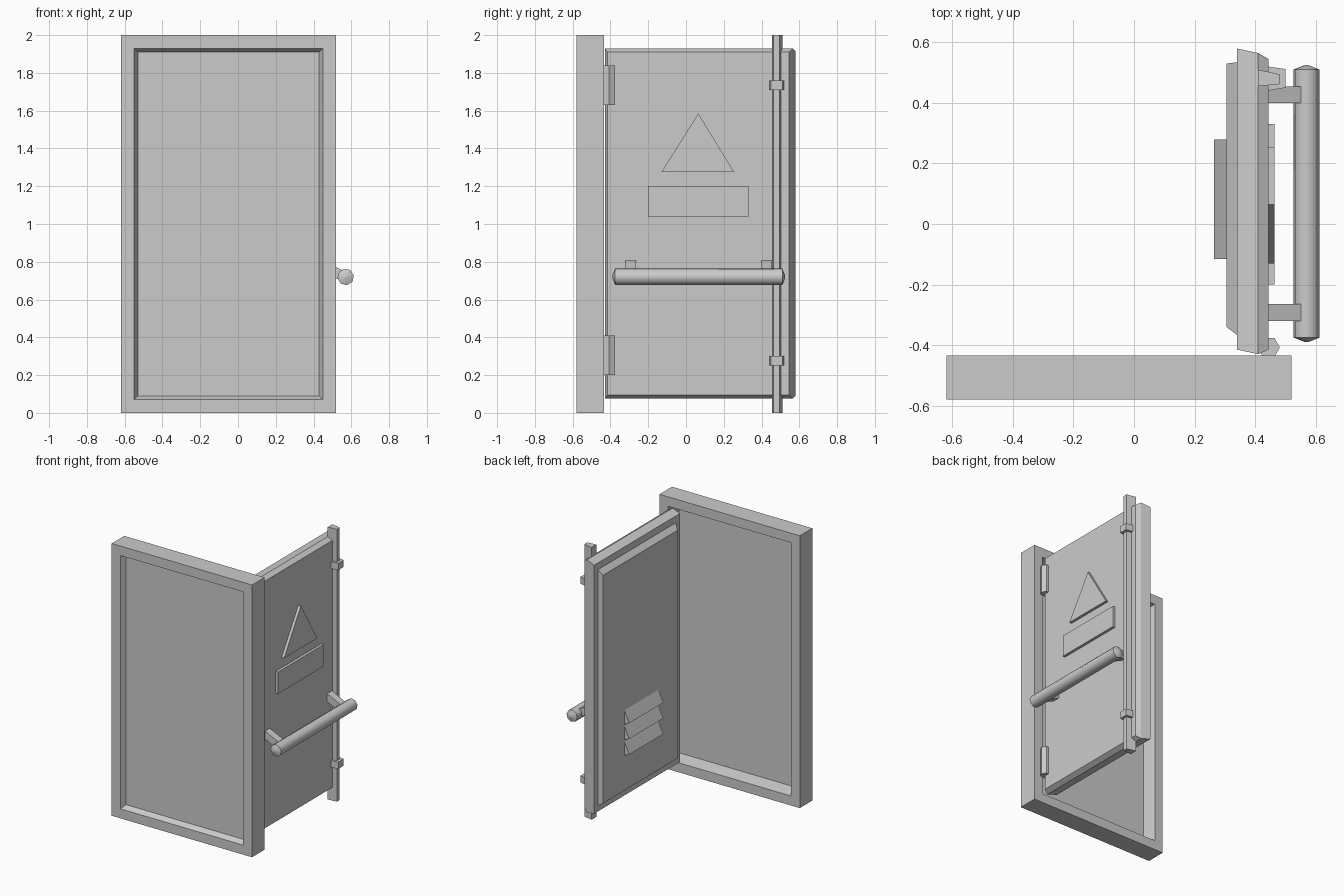
import bpy, math
from mathutils import Vector

if "Cube" in bpy.data.objects:
    bpy.data.objects.remove(bpy.data.objects["Cube"])


def mesh(name, verts, faces, smooth=False):
    me = bpy.data.meshes.new(name)
    me.from_pydata(verts, [], faces)
    ob = bpy.data.objects.new(name, me)
    bpy.context.collection.objects.link(ob)
    bpy.context.view_layer.objects.active = ob
    for o in bpy.context.selected_objects:
        o.select_set(False)
    ob.select_set(True)
    bpy.ops.object.mode_set(mode='EDIT')
    bpy.ops.mesh.select_all(action='SELECT')
    bpy.ops.mesh.normals_make_consistent(inside=False)
    bpy.ops.object.mode_set(mode='OBJECT')
    if smooth:
        bpy.ops.object.shade_smooth_by_angle(angle=math.radians(50))
    return ob


def loft(name, rings, smooth=False):
    """Skin a list of equal-length point rings and cap both ends."""
    n = len(rings[0])
    verts = [p for r in rings for p in r]
    faces = [(k*n + i, k*n + (i+1) % n, (k+1)*n + (i+1) % n, (k+1)*n + i)
             for k in range(len(rings) - 1) for i in range(n)]
    faces += [tuple(range(n)), tuple(range((len(rings)-1)*n, len(rings)*n))]
    return mesh(name, verts, faces, smooth)


def prism(name, pts, axis, a, b, smooth=False):
    """Extrude a 2D profile along an axis between a and b."""
    def place(p, t):
        q = list(p)
        q.insert('xyz'.index(axis), t)
        return tuple(q)
    return loft(name, [[place(p, t) for p in pts] for t in (a, b)], smooth)


def rect_y(y, m):
    x0, x1, z0, z1 = -0.62 + m, 0.52 - m, m, 2 - m
    return [(x0, y, z0), (x1, y, z0), (x1, y, z1), (x0, y, z1)]


def rect_x(x, y0, y1, z0, z1):
    return [(x, y0, z0), (x, y1, z0), (x, y1, z1), (x, y0, z1)]


# Door frame with recessed wall panel
loft("door_frame", [rect_y(-0.54, 0.09), rect_y(-0.58, 0.07), rect_y(-0.58, 0),
                    rect_y(-0.435, 0), rect_y(-0.435, 0.07), rect_y(-0.53, 0.09)])

# Open door leaf with bevelled rim
loft("door_leaf", [rect_x(0.34, -0.415, 0.58, 0.09, 1.915),
                   rect_x(0.41, -0.43, 0.565, 0.075, 1.93),
                   rect_x(0.445, -0.415, 0.545, 0.095, 1.91)])

# Raised inner panel
loft("inner_panel", [rect_x(0.345, -0.37, 0.535, 0.13, 1.87),
                     rect_x(0.305, -0.34, 0.53, 0.155, 1.83)])

# Vent louvres on the inner side
for i in range(3):
    z = 0.41 + 0.115 * i
    prism(f"louvre_{i+1}", [(0.31, z), (0.265, z + 0.02), (0.31, z + 0.115)],
          'y', -0.115, 0.28)

# Warning triangle and sign plate
prism("sign_triangle", [(-0.13, 1.275), (0.255, 1.275), (0.065, 1.585)], 'x', 0.44, 0.465)
prism("sign_plate", [(-0.2, 1.04), (0.33, 1.04), (0.33, 1.2), (-0.2, 1.2)], 'x', 0.44, 0.465)

# Locking rod and its clamps
prism("locking_rod", [(0.41, 0.455), (0.48, 0.462), (0.48, 0.495), (0.41, 0.51)], 'z', 0, 2)
for name, z in (("lower", 0.25), ("upper", 1.71)):
    prism(f"rod_clamp_{name}", [(0.41, 0.435), (0.5, 0.45), (0.5, 0.512), (0.41, 0.525)],
          'z', z, z + 0.05)

# Handle bar with pointed ends
def circle(y, r):
    return [(0.57 + r*math.cos(math.tau*(i + .2)/8), y, 0.72 + r*math.sin(math.tau*(i + .2)/8))
            for i in range(8)]

loft("handle_bar", [circle(-0.39, 0.006), circle(-0.375, 0.044),
                    circle(0.51, 0.044), circle(0.525, 0.006)], True)

# Sloping handle brackets
for name, y in (("hinge_side", -0.32), ("lock_side", 0.4)):
    prism(f"handle_bracket_{name}", [(0.44, 0.75), (0.565, 0.69), (0.565, 0.75), (0.44, 0.81)],
          'y', y, y + 0.055)

# Hinge barrels
for name, z in (("lower", 0.2), ("upper", 1.63)):
    prism(f"hinge_{name}", [(0.445 + 0.037*math.cos(math.tau*i/6), -0.408 + 0.037*math.sin(math.tau*i/6))
                            for i in range(6)], 'z', z, z + 0.21)
